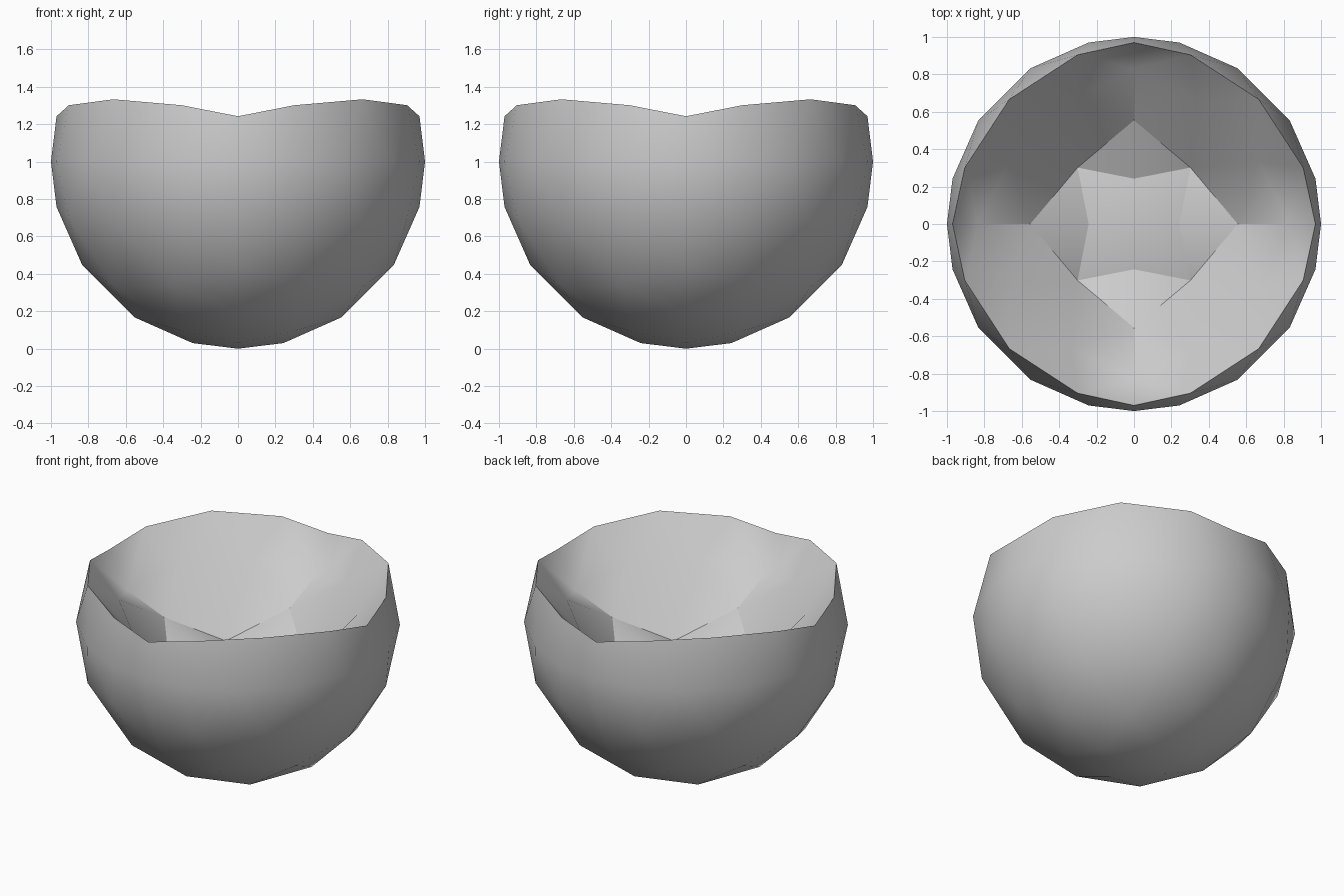
import bpy
import bmesh
import math
from mathutils import Vector

old = bpy.data.objects.get("Cube")
if old:
    bpy.data.objects.remove(old, do_unlink=True)

N = 5  # subdivisions along each edge of the starting octahedron


def surface_point(i, j, k):
    """Octahedron grid point on the ball, with its cap pushed down in steps."""
    p = Vector((i, j, k)).normalized()
    if k >= 2:                                   # upper wall ring
        p.z -= 0.555
    if k >= 3:                                   # lower ledge
        p.z -= 0.387
        if max(abs(i), abs(j)) <= 1:             # floor
            p.z -= 0.28
    p.z += 1
    return p


# Grey material
grey = bpy.data.materials.new("plain_grey")
grey.use_nodes = True
colour = (0.6, 0.6, 0.6, 1)
grey.diffuse_color = colour
grey.node_tree.nodes["Principled BSDF"].inputs["Base Color"].default_value = colour

# Bowl: eight triangular octants sharing their border vertices
bm = bmesh.new()
verts = {}


def vert(key):
    if key not in verts:
        verts[key] = bm.verts.new(surface_point(*key))
    return verts[key]


def add_triangle(corners, signs):
    keys = [tuple(c * s for c, s in zip(corner, signs)) for corner in corners]
    if math.prod(signs) < 0:
        keys.reverse()
    bm.faces.new([vert(key) for key in keys])


for signs in [(x, y, z) for x in (1, -1) for y in (1, -1) for z in (1, -1)]:
    for i in range(N):
        for j in range(N - i):
            k = N - i - j
            add_triangle([(i, j, k), (i + 1, j, k - 1), (i, j + 1, k - 1)], signs)
            if k >= 2:
                add_triangle([(i + 1, j, k - 1), (i + 1, j + 1, k - 2),
                              (i, j + 1, k - 1)], signs)

mesh = bpy.data.meshes.new("bowl")
bm.to_mesh(mesh)
bm.free()
mesh.materials.append(grey)
bowl = bpy.data.objects.new("bowl", mesh)
bpy.context.collection.objects.link(bowl)

# Smooth outside, crisp rim and inner creases
bpy.ops.object.select_all(action="DESELECT")
bowl.select_set(True)
bpy.context.view_layer.objects.active = bowl
bpy.ops.object.shade_smooth_by_angle(angle=math.radians(32))
